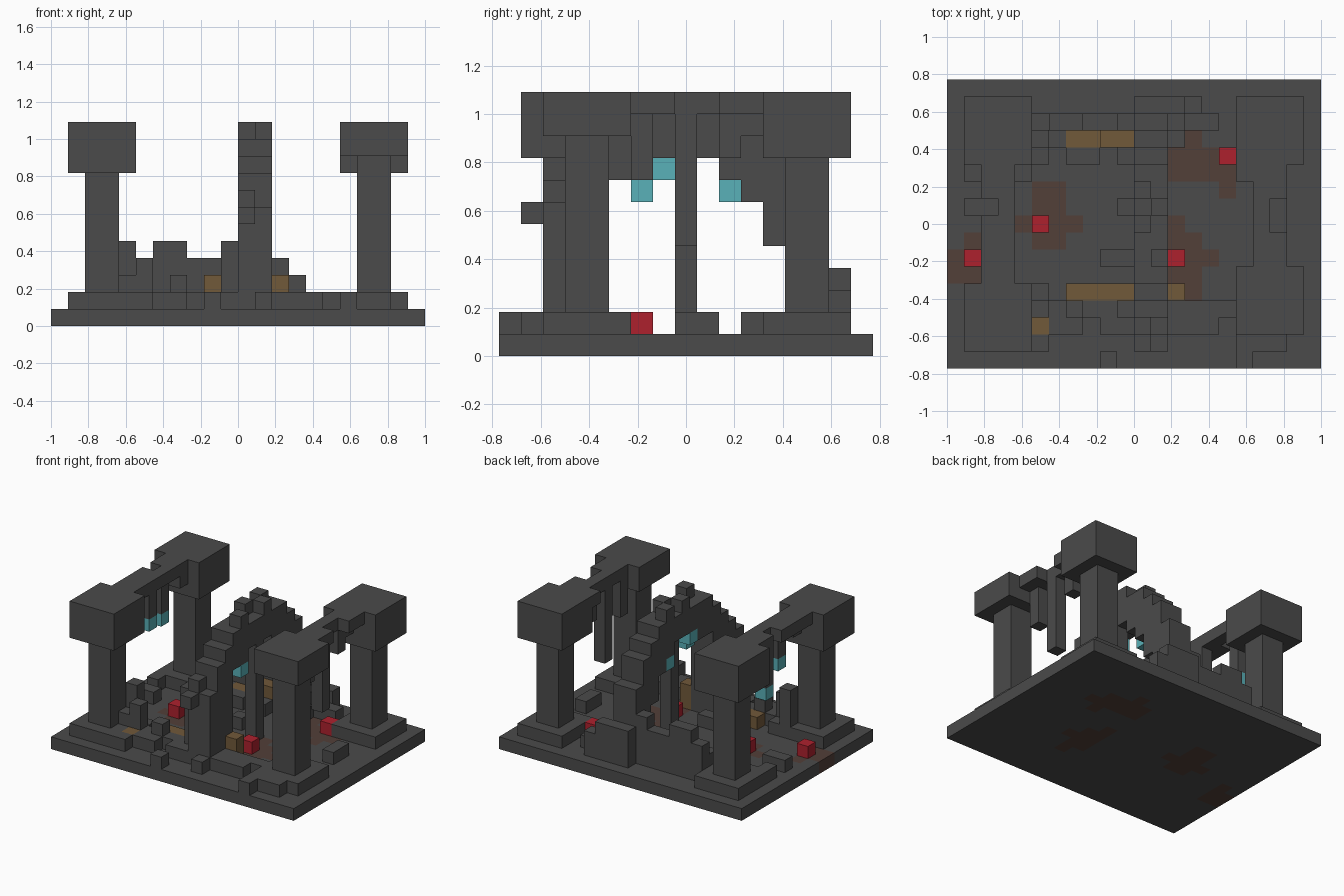
import bpy, bmesh
from mathutils import Vector

cube = bpy.data.objects.get("Cube")
if cube:
    bpy.data.objects.remove(cube)

# The whole ruin sits on a block grid: 22 wide, 17 deep, 12 high
UNIT = 1 / 11
WIDE, DEEP = 22, 17


def material(name, colour):
    mat = bpy.data.materials.new(name)
    mat.use_nodes = True
    mat.diffuse_color = (*colour, 1)
    mat.node_tree.nodes["Principled BSDF"].inputs["Base Color"].default_value = (*colour, 1)
    return mat


stone = material("dark stone", (.07, .07, .07))
stain = material("brown stain", (.085, .05, .04))
wood = material("old wood", (.165, .1, .042))
red = material("red block", (.42, .015, .027))
crystal = material("cyan crystal", (.1, .44, .48))


def finish(name, bm, *mats):
    mesh = bpy.data.meshes.new(name)
    bm.to_mesh(mesh)
    bm.free()
    for mat in mats:
        mesh.materials.append(mat)
    obj = bpy.data.objects.new(name, mesh)
    bpy.context.collection.objects.link(obj)
    return obj


def add_box(bm, x, y, z, size=(1, 1, 1)):
    """Add a box from its low corner and size, both in blocks."""
    low = Vector((x - WIDE / 2, y - DEEP / 2, z))
    for v in bmesh.ops.create_cube(bm, size=1)["verts"]:
        v.co = (low + Vector([(c + .5) * s for c, s in zip(v.co, size)])) * UNIT


def blocks(name, mat, *boxes):
    bm = bmesh.new()
    for box in boxes:
        add_box(bm, *box)
    return finish(name, bm, mat)


# Floor slab, with stained cells running right through it
stained = set()
for row, first, last in [
    (10, 5, 6), (9, 5, 6), (8, 4, 7), (7, 5, 6),
    (7, 1, 1), (6, 0, 1), (5, 0, 1),
    (8, 13, 13), (7, 13, 14), (6, 13, 15), (5, 13, 14), (4, 14, 14),
    (13, 14, 14), (12, 13, 16), (11, 13, 17), (10, 16, 16),
]:
    stained |= {(col, row) for col in range(first, last + 1)}

bm = bmesh.new()
bmesh.ops.create_grid(bm, x_segments=WIDE, y_segments=DEEP, size=1)
for v in bm.verts:
    v.co = (v.co.x * WIDE / 2 * UNIT, v.co.y * DEEP / 2 * UNIT, 0)
result = bmesh.ops.extrude_face_region(bm, geom=bm.faces[:], use_keep_orig=True)
for v in result["geom"]:
    if isinstance(v, bmesh.types.BMVert):
        v.co.z = UNIT
bmesh.ops.recalc_face_normals(bm, faces=bm.faces[:])
for face in bm.faces:
    inner = (face.calc_center_median() - face.normal * UNIT / 4) / UNIT
    cell = (int(inner.x + WIDE / 2), int(inner.y + DEEP / 2))
    face.material_index = int(cell in stained)
finish("floor", bm, stone, stain)

# Corner towers: plinth, shaft and heavy cap
for name, x, y, cap in [("front_left", 17, 2, 10), ("front_right", 1, 1, 9),
                        ("back_left", 17, 12, 9), ("back_right", 1, 12, 9)]:
    blocks(name + "_tower", stone,
           (x, y, 1, (4, 4, 1)),
           (x + 1, y + 1, 2, (2, 2, cap - 2)),
           (x, y, cap, (4, 4, 12 - cap)))

# Broken beams joining the caps, with hanging stubs
blocks("right_beam", stone,
       (3, 5, 11, (1, 7, 1)), (2, 5, 11, (1, 4, 1)), (2, 10, 11, (1, 2, 1)),
       (3, 7, 9, (1, 1, 2)), (2, 10, 8, (1, 1, 3)), (3, 5, 10), (3, 11, 10))
blocks("left_beam", stone,
       (18, 6, 11, (1, 6, 1)), (19, 6, 11, (1, 2, 1)), (19, 10, 11, (1, 2, 1)),
       (17, 11, 11), (18, 8, 5, (1, 1, 6)), (18, 6, 8, (1, 1, 3)),
       (18, 10, 9, (1, 1, 2)), (18, 11, 10))

# Central stepped arch: bottom and top for each row from front to back
bottoms = [6, 1, 1, 1, 8, 8, 9, 9, 9, 8, 7, 5, 1, 1, 1]
tops = [7, 7, 9, 10, 11, 11, 11, 11, 11, 11, 11, 10, 9, 7, 4]
bm = bmesh.new()
for row, (low, high) in enumerate(zip(bottoms, tops), start=1):
    wide = 1 if row == 1 else 2
    add_box(bm, 11, row, low, (wide, 1, high - low))
for x, y, z in [(11, 2, 7), (12, 6, 11), (11, 8, 11), (12, 9, 11), (11, 10, 11)]:
    add_box(bm, x, y, z)
finish("arch", bm, stone)
blocks("arch_post", stone, (12, 8, 1, (1, 1, 8)))


# Ruined walls: column heights along one row
def wall(name, row, start, heights):
    blocks(name, stone, *[(start + n, row, 1, (1, 1, h))
                          for n, h in enumerate(heights) if h])


wall("back_wall", 14, 5, [3, 4, 4, 3, 3, 4, 0, 0, 2, 1, 1])
wall("back_wall_buttress", 15, 13, [3, 2])
wall("back_rubble", 13, 5, [2, 1, 0, 0, 0, 0, 0, 0, 1])
wall("back_inner_rubble", 12, 5, [1, 0, 1, 1, 0, 1])
wall("front_wall", 3, 4, [2, 3, 1, 2, 1, 1, 4, 0, 0, 1, 1, 1, 1])
wall("front_inner_wall", 4, 4, [4, 1])
wall("front_rubble", 2, 6, [1, 1, 0, 1, 1, 0, 0, 1, 1, 1])
wall("front_edge_rubble", 1, 5, [1, 0, 0, 0, 0, 0, 0, 1, 0, 0, 0, 0, 1, 1, 1])
blocks("loose_rubble", stone,
       (9, 0, 1), (17, 0, 1), (1, 11, 1), (1, 9, 1, (2, 1, 1)),
       (9, 6, 1, (2, 1, 1)), (10, 9, 1), (19, 8, 1, (1, 2, 1)), (4, 11, 1))

# Wooden remains
blocks("back_planks", wood, (7, 13, 1, (2, 1, 1)), (9, 13, 1, (2, 1, 2)))
blocks("front_planks", wood, (7, 4, 1, (4, 1, 1)))
blocks("wooden_post", wood, (13, 4, 1, (1, 1, 2)))
blocks("wooden_crate", wood, (5, 2, 1))

# Red blocks on the stains and crystals hanging overhead
blocks("red_blocks", red, (5, 8, 1), (1, 6, 1), (13, 6, 1), (16, 12, 1))
blocks("arch_crystals", crystal, (12, 6, 7), (11, 7, 8), (11, 10, 7))
blocks("beam_crystals", crystal, (3, 7, 8), (2, 10, 7))
